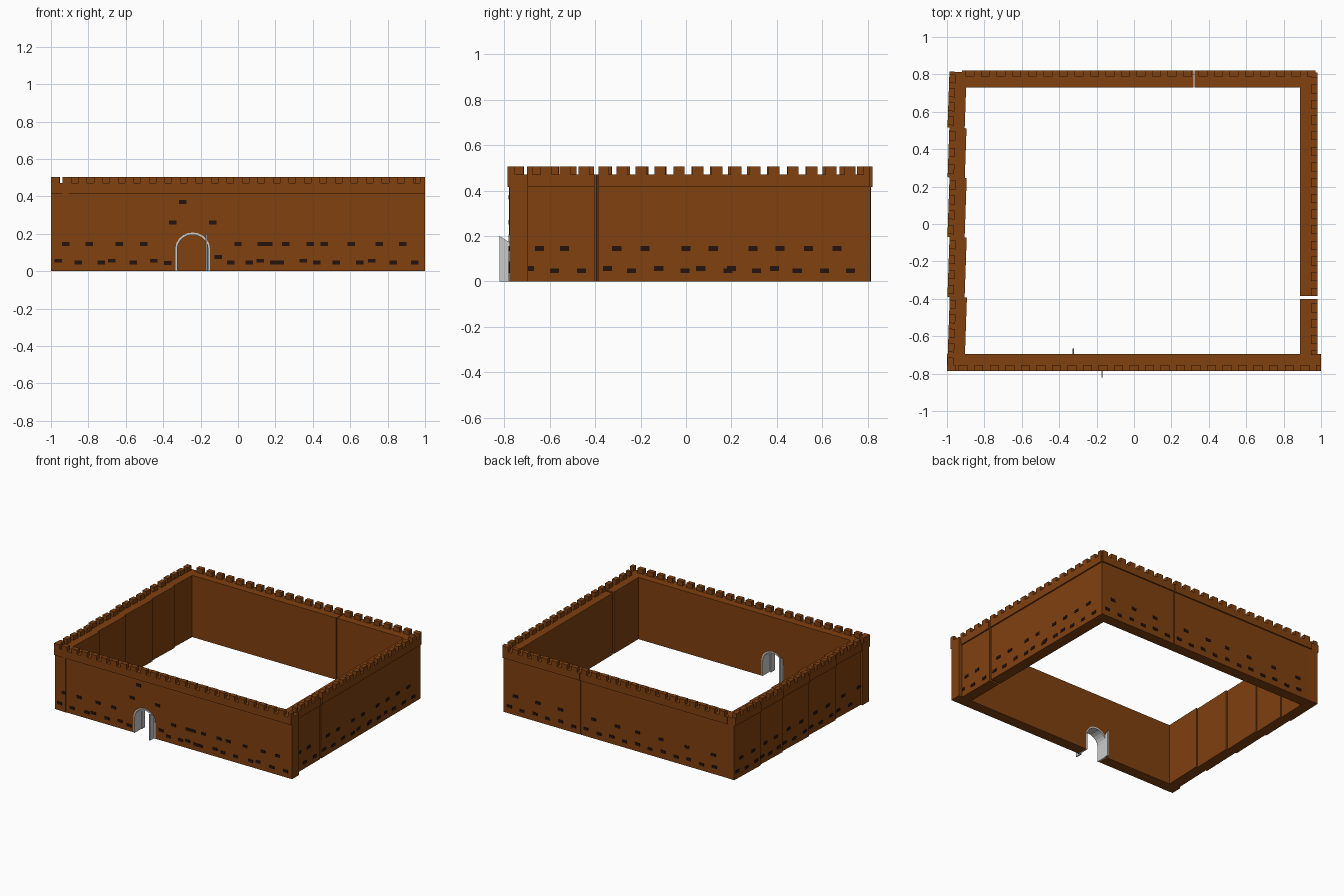
import bpy, bmesh, math
from mathutils import Matrix

if "Cube" in bpy.data.objects:
    bpy.data.objects.remove(bpy.data.objects["Cube"])


def material(name, rgb):
    m = bpy.data.materials.new(name)
    m.diffuse_color = (*rgb, 1)
    m.use_nodes = True
    m.node_tree.nodes["Principled BSDF"].inputs["Base Color"].default_value = m.diffuse_color
    return m


BROWN = material("brown_brick", (0.215, 0.052, 0.005))
DARK = material("dark_opening", (0.017, 0.006, 0.004))
GRAY = material("pale_gray", (0.60, 0.60, 0.60))

WALL_TOP, BAND_LOW, MERLON_TOP = 0.47, 0.415, 0.505
BAND_DEPTH, OVERHANG, DEPTH = 0.034, 0.010, 0.092


def finish(name, bm, mat, matrix=Matrix()):
    bmesh.ops.recalc_face_normals(bm, faces=bm.faces)
    me = bpy.data.meshes.new(name)
    bm.to_mesh(me)
    bm.free()
    me.materials.append(mat)
    ob = bpy.data.objects.new(name, me)
    ob.matrix_world = matrix
    bpy.context.collection.objects.link(ob)
    return ob


def add_box(bm, x0, x1, y0, y1, z0, z1):
    m = Matrix.Translation(((x0 + x1) / 2, (y0 + y1) / 2, (z0 + z1) / 2))
    m = m @ Matrix.Diagonal((x1 - x0, y1 - y0, z1 - z0, 1))
    bmesh.ops.create_cube(bm, size=1, matrix=m)


def add_prism(bm, outline, y0, y1):
    """Extrude an x-z outline along y."""
    face = bm.faces.new([bm.verts.new((x, y0, z)) for x, z in outline])
    new = bmesh.ops.extrude_face_region(bm, geom=[face])["geom"]
    verts = [v for v in new if isinstance(v, bmesh.types.BMVert)]
    bmesh.ops.translate(bm, verts=verts, vec=(0, y1 - y0, 0))


def arch(half, top, cx=-0.2425, spring=0.12, n=10):
    """Gate outline, from the left foot over the crown to the right foot."""
    pts = [(cx - half, 0)]
    for i in range(n + 1):
        a = math.pi * (1 - i / n)
        pts.append((cx + half * math.cos(a), spring + (top - spring) * math.sin(a)))
    return pts + [(cx + half, 0)]


def wall(name, origin, angle, u0, u1, band, merlons, windows, gate=False):
    """Local frame: x along the wall, -y outwards, parapet face at y = 0."""
    m = Matrix.Translation((*origin, 0)) @ Matrix.Rotation(math.radians(angle), 4, 'Z')
    # wall body
    bm = bmesh.new()
    outline = [(u0, 0)] + (arch(0.0925, 0.207) if gate else [])
    outline += [(u1, 0), (u1, WALL_TOP), (u0, WALL_TOP)]
    add_prism(bm, outline, OVERHANG, DEPTH)
    finish(name + "_wall", bm, BROWN, m)
    # overhanging parapet
    bm = bmesh.new()
    add_box(bm, band[0], band[1], 0, BAND_DEPTH, BAND_LOW, WALL_TOP + 0.0005)
    finish(name + "_parapet", bm, BROWN, m)
    # merlons
    bm = bmesh.new()
    for u in merlons:
        a, b = max(u - 0.024, band[0]), min(u + 0.024, band[1])
        add_box(bm, a, b, 0, BAND_DEPTH, WALL_TOP, MERLON_TOP)
    finish(name + "_merlons", bm, BROWN, m)
    # dark slots
    bm = bmesh.new()
    for u, z in windows:
        add_box(bm, u - 0.02, u + 0.02, OVERHANG - 0.004, OVERHANG + 0.003,
                z - 0.0105, z + 0.0105)
    finish(name + "_slots", bm, DARK, m)


def rows(upper, lower):
    return ([(u, 0.145) for u in upper]
            + [(u, 0.056 if i % 2 == 0 else 0.047) for i, u in enumerate(lower)])


# Front wall with the gate
front_slots = rows(
    [-0.92, -0.795, -0.635, -0.505, 0, 0.125, 0.165, 0.255, 0.385, 0.46, 0.605, 0.755, 0.88],
    [-0.96, -0.855, -0.675, -0.73, -0.45, -0.56, 0.12, -0.04, 0.35, 0.06,
     0.715, 0.19, -0.96, 0.225, 0.35, 0.42, 0.715, 0.525, 0.12, 0.65, -0.45, 0.83])
front_slots = list(dict.fromkeys(front_slots)) + [
    (0.945, 0.047), (-0.375, 0.043), (-0.105, 0.077),
    (-0.35, 0.26), (-0.135, 0.26), (-0.295, 0.37)]
wall("front", (0, -0.787), 0, -1, 1, (-1, 1),
     [-0.978] + [-0.913 + 0.083 * i for i in range(24)], front_slots, gate=True)

# Right wall, two lengths with a gap between
right_upper = [-0.645, -0.535, -0.305, -0.18, 0, 0.12, 0.295, 0.415, 0.54, 0.665]
right_lower = [-0.69, -0.58, -0.345, -0.46, -0.12, -0.24, 0.2, -0.005]
right_slots = rows(right_upper, right_lower) + [
    (0.065, 0.056), (0.185, 0.047), (0.31, 0.047), (0.39, 0.056),
    (0.49, 0.047), (0.61, 0.047), (0.725, 0.047)]
right_merlons = [-0.70 + 0.0837 * i for i in range(19)]
for name, a, b in (("right_front", -0.70, -0.40), ("right_back", -0.385, 0.81)):
    wall(name, (0.98, 0), 90, a, b, (a, b),
         [u for u in right_merlons if a - 0.01 < u < b],
         [w for w in right_slots if a < w[0] < b])

# Back wall, two lengths with a thin seam
back_slots = rows([-0.87, -0.68, -0.49, -0.21, -0.01, 0.16, 0.36, 0.58, 0.80],
                  [-0.92 + 0.108 * i for i in range(18)])
back_merlons = [-0.95 + 0.083 * i for i in range(24)]
for name, a, b in (("back_right", -0.97, -0.323), ("back_left", -0.317, 0.92)):
    wall(name, (0, 0.822), 180, a, b, (a, b),
         [u for u in back_merlons if a < u < b],
         [w for w in back_slots if a + 0.02 < w[0] < b - 0.02])

# Left wall, five slightly turned lengths
joints = [-0.777, -0.39, -0.07, 0.25, 0.515, 0.815]
for i, (a, b) in enumerate(zip(joints, joints[1:])):
    h = (b - a) / 2
    count = round(2 * h / 0.083)
    step = 2 * h / count
    wall(f"left_{i + 1}", (-0.992, (a + b) / 2), -90 - 2.0, -h, h, (-h, h),
         [-h + step * (k + 0.5) for k in range(count)],
         rows([-h * 0.45, h * 0.45], [-h * 0.75, -h * 0.05, h * 0.7]))

# Gate lining
bm = bmesh.new()
add_prism(bm, arch(0.0925, 0.207) + arch(0.082, 0.195)[::-1], -0.781, -0.694)
finish("gate_lining", bm, GRAY)

# Gate leaves: one opened outwards, one opened inwards
for name, x, y_wall, y_tip in (("gate_leaf_right", -0.170, -0.775, -0.822),
                               ("gate_leaf_left", -0.325, -0.700, -0.665)):
    bm = bmesh.new()
    profile = [(y_wall, 0), (y_tip, 0), (y_tip, 0.2), (y_wall, 0.17)]
    face = bm.faces.new([bm.verts.new((x - 0.005, y, z)) for y, z in profile])
    new = bmesh.ops.extrude_face_region(bm, geom=[face])["geom"]
    bmesh.ops.translate(bm, vec=(0.01, 0, 0),
                        verts=[v for v in new if isinstance(v, bmesh.types.BMVert)])
    finish(name, bm, GRAY)
